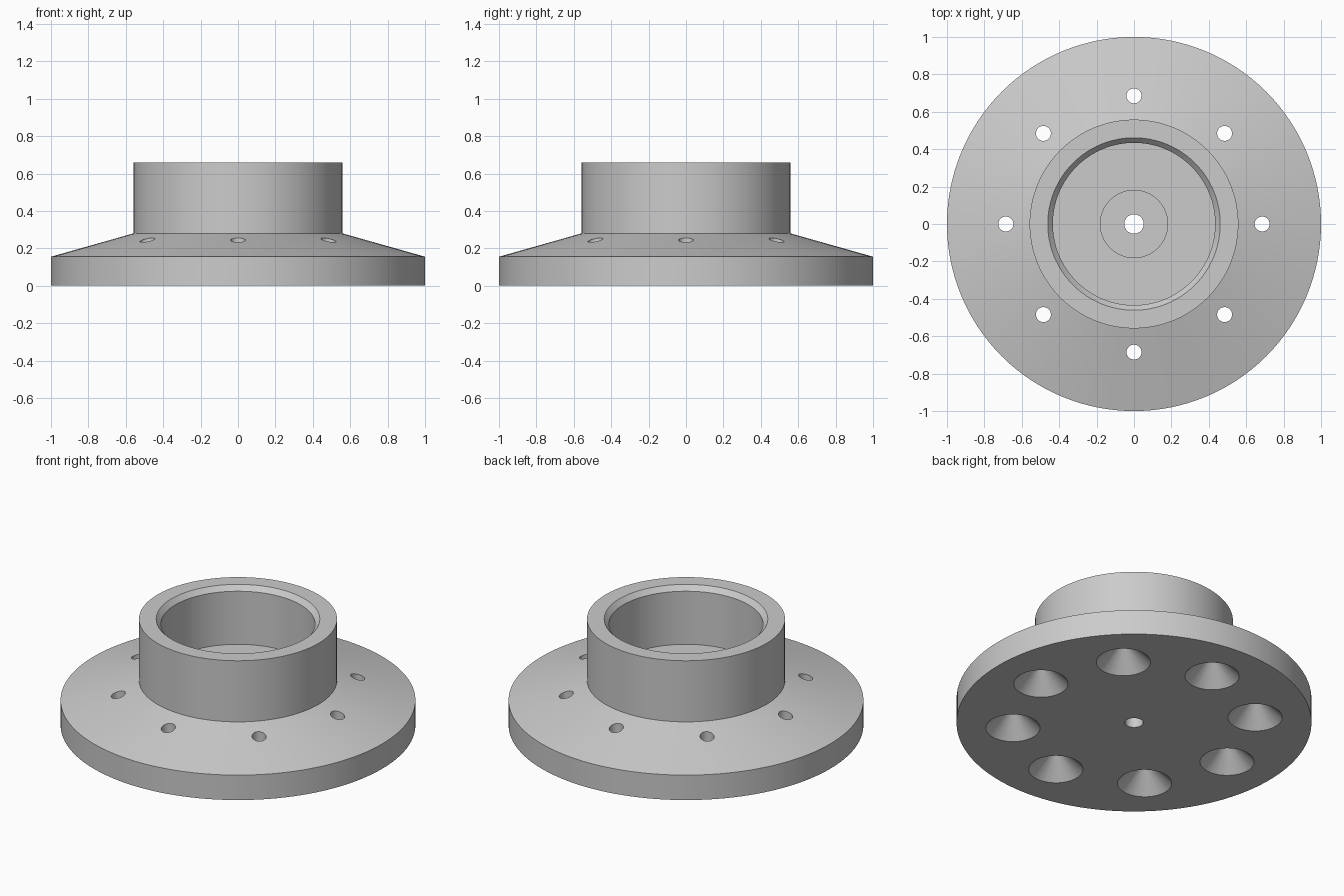
import bpy, bmesh, math

cube = bpy.data.objects.get("Cube")
if cube:
    bpy.data.objects.remove(cube, do_unlink=True)

# Single material
grey = bpy.data.materials.new("plain_grey")
grey.use_nodes = True
colour = (0.6, 0.6, 0.6, 1)
grey.diffuse_color = colour
grey.node_tree.nodes["Principled BSDF"].inputs["Base Color"].default_value = colour


def lathe(bm, profile, segments, cx=0, cy=0):
    """Revolve a closed (radius, z) loop; radius 0 becomes a pole."""
    rings = []
    for r, z in profile:
        count = segments if r > 0 else 1
        rings.append([bm.verts.new((cx + r * math.cos(math.tau * i / segments),
                                    cy + r * math.sin(math.tau * i / segments), z))
                      for i in range(count)])
    for a, b in zip(rings, rings[1:] + rings[:1]):
        if len(a) == 1 and len(b) == 1:
            continue
        for i in range(segments):
            j = (i + 1) % segments
            if len(a) == 1:
                bm.faces.new((a[0], b[j], b[i]))
            elif len(b) == 1:
                bm.faces.new((a[i], a[j], b[0]))
            else:
                bm.faces.new((a[i], a[j], b[j], b[i]))


def make_object(name, bm):
    bmesh.ops.recalc_face_normals(bm, faces=bm.faces)
    mesh = bpy.data.meshes.new(name)
    bm.to_mesh(mesh)
    bm.free()
    mesh.materials.append(grey)
    obj = bpy.data.objects.new(name, mesh)
    bpy.context.collection.objects.link(obj)
    return obj


# Flange with hollow hub, chamfered mouth, floor recess and centre bore
bm = bmesh.new()
lathe(bm, [(0.052, 0), (1, 0), (1, 0.155), (0.558, 0.28), (0.558, 0.66),
           (0.461, 0.66), (0.434, 0.63), (0.434, 0.30), (0.18, 0.30),
           (0.18, 0.25), (0.052, 0.25)], 128)
flange = make_object("flange_hub", bm)

# Eight bolt holes, countersunk from below
bm = bmesh.new()
for k in range(8):
    a = math.tau * k / 8
    lathe(bm, [(0, -0.02), (0.173, -0.02), (0.04, 0.113), (0.04, 0.4), (0, 0.4)],
          48, 0.685 * math.cos(a), 0.685 * math.sin(a))
cutter = make_object("bolt_hole_cutter", bm)
cutter.hide_render = True

cut = flange.modifiers.new("bolt_holes", 'BOOLEAN')
cut.operation = 'DIFFERENCE'
cut.solver = 'EXACT'
cut.object = cutter

for obj in bpy.context.selected_objects:
    obj.select_set(False)
flange.select_set(True)
bpy.context.view_layer.objects.active = flange
bpy.ops.object.modifier_apply(modifier=cut.name)
bpy.data.objects.remove(cutter, do_unlink=True)
bpy.ops.object.shade_smooth_by_angle(angle=math.radians(12))
